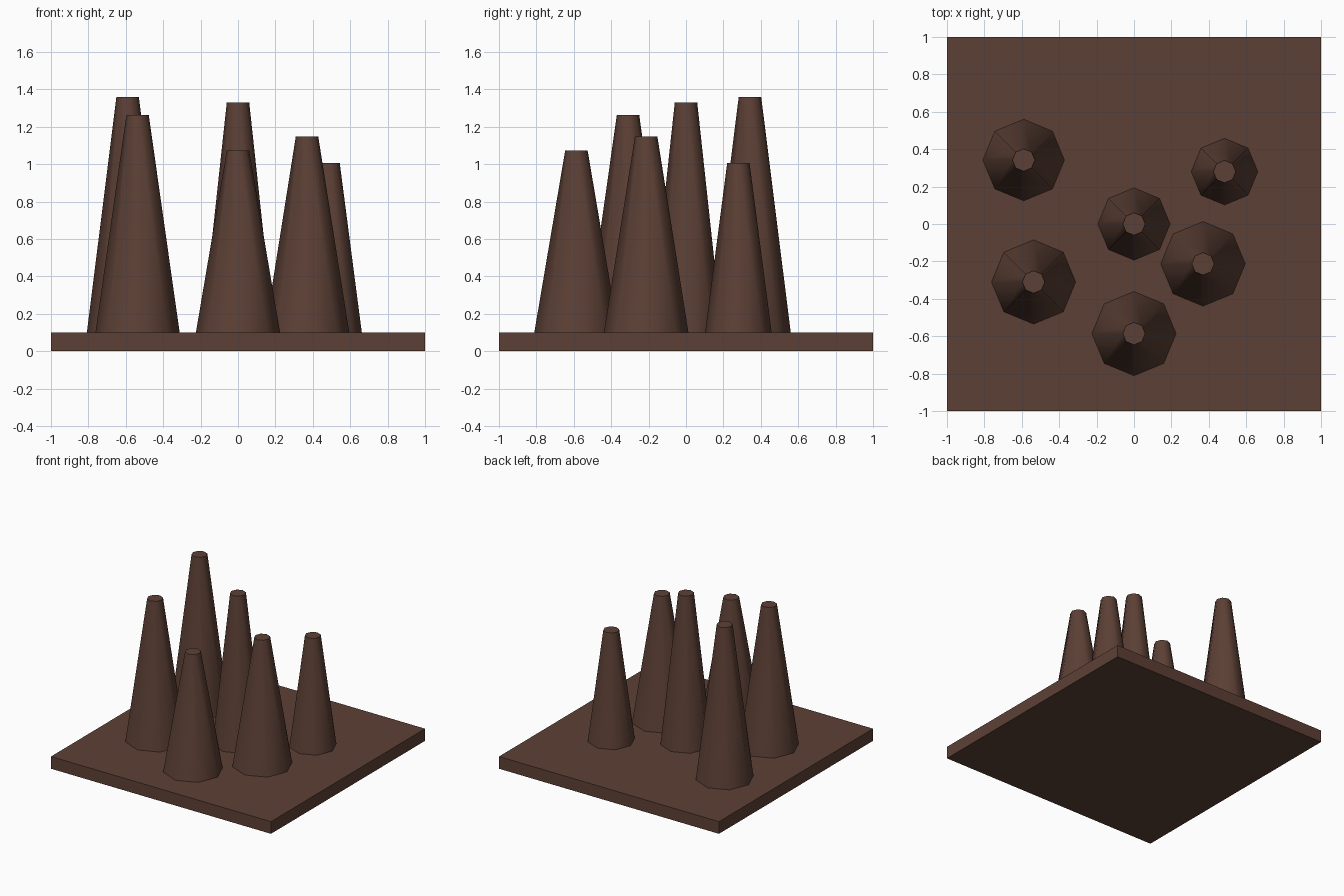
import bpy
import math

if "Cube" in bpy.data.objects:
    bpy.data.objects.remove(bpy.data.objects["Cube"])

brown = bpy.data.materials.new("dark brown")
brown.diffuse_color = (0.107, 0.051, 0.036, 1)
brown.use_nodes = True
brown.node_tree.nodes["Principled BSDF"].inputs["Base Color"].default_value = brown.diffuse_color

BASE_TOP = 0.1

# Square base slab
bpy.ops.mesh.primitive_cube_add(size=1, location=(0, 0, BASE_TOP / 2))
base = bpy.context.object
base.name = "base_slab"
base.scale = (2, 2, BASE_TOP)
bpy.ops.object.transform_apply(location=False, rotation=False, scale=True)
base.data.materials.append(brown)

# Eight-sided tapered spikes: x, y, bottom radius, top height
spikes = [
    (0.0, 0.0, 0.193, 1.33),
    (0.484, 0.28, 0.178, 1.005),
    (-0.59, 0.342, 0.218, 1.36),
    (-0.537, -0.31, 0.225, 1.262),
    (0.0, -0.586, 0.225, 1.073),
    (0.369, -0.213, 0.226, 1.148),
]
for i, (x, y, radius, top) in enumerate(spikes, 1):
    height = top - BASE_TOP
    bpy.ops.mesh.primitive_cone_add(
        vertices=8, radius1=radius, radius2=0.06, depth=height,
        location=(x, y, BASE_TOP + height / 2))
    spike = bpy.context.object
    spike.name = f"spike_{i}"
    spike.data.materials.append(brown)
    # Smooth sides, sharp rims
    bpy.ops.object.shade_smooth_by_angle(angle=math.radians(60))
